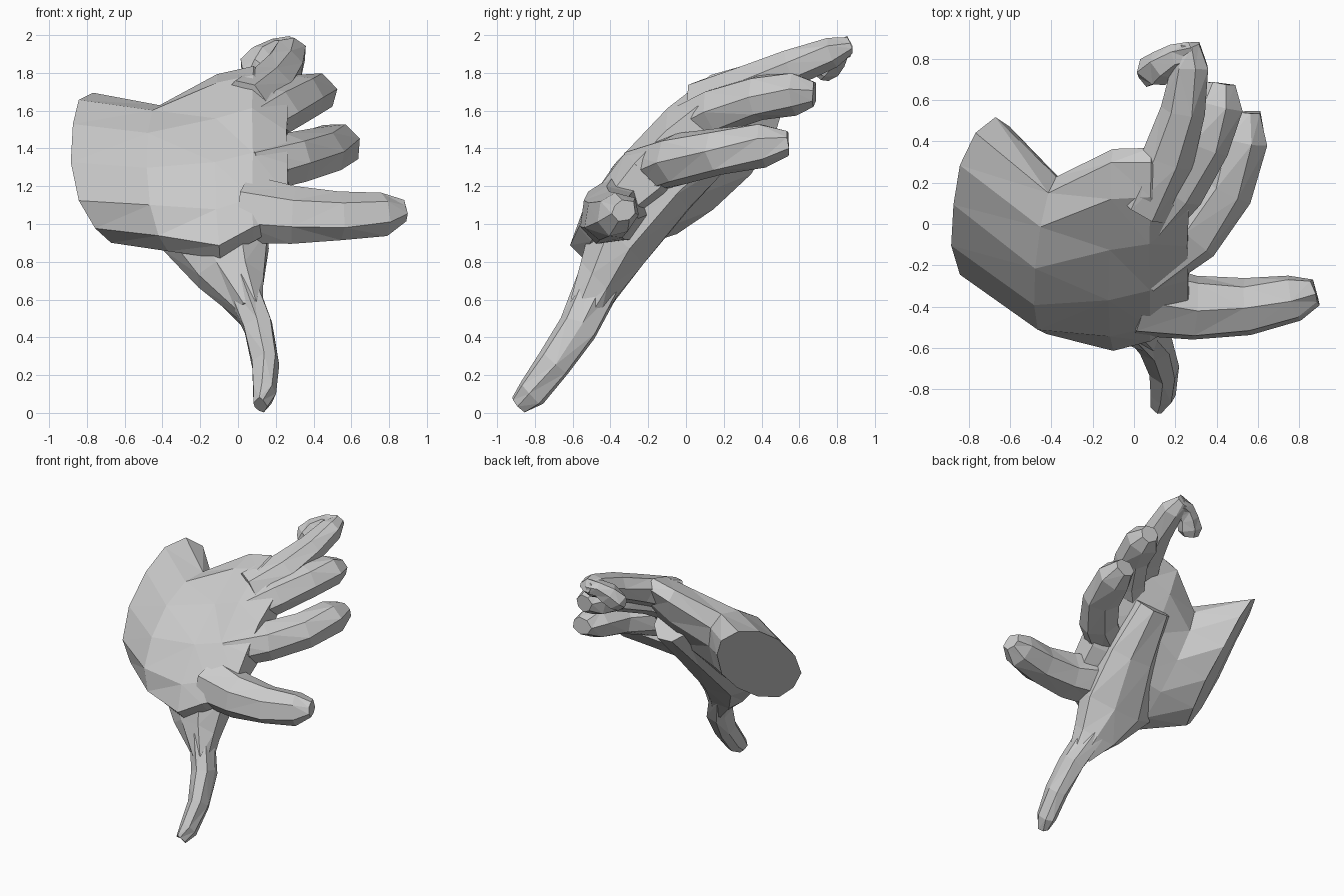
import bpy, bmesh, math, random
from mathutils import Vector as V

if "Cube" in bpy.data.objects:
    bpy.data.objects.remove(bpy.data.objects["Cube"])

random.seed(4)
X = V((1, 0, 0))
BACK = V((0, -1, 1)).normalized()   # outward from the back of the hand
ACROSS = V((0, 1, 1)).normalized()  # from thumb side to little finger side


def loft(name, rings, n, jitter=0.008):
    """Closed faceted skin through elliptical rings (centre, half axis a, half axis b)."""
    bm = bmesh.new()
    loops = []
    for c, a, b in rings:
        loop = []
        for i in range(n):
            t = 2 * math.pi * (i + 0.5) / n
            p = c + (a * math.cos(t) + b * math.sin(t)) * 1.04
            loop.append(bm.verts.new(p + V([random.uniform(-jitter, jitter) for _ in p])))
        loops.append(loop)
    for l0, l1 in zip(loops, loops[1:]):
        for i in range(n):
            j = (i + 1) % n
            bm.faces.new((l0[i], l0[j], l1[j], l1[i]))
    bm.faces.new(loops[0])
    bm.faces.new(loops[-1])
    bmesh.ops.triangulate(bm, faces=[f for f in bm.faces if len(f.verts) == 4])
    bmesh.ops.recalc_face_normals(bm, faces=bm.faces)
    me = bpy.data.meshes.new(name)
    bm.to_mesh(me)
    bm.free()
    ob = bpy.data.objects.new(name, me)
    bpy.context.collection.objects.link(ob)
    return ob


def digit(name, base, mid, tip, r0, r1, flat=0.9, n=7):
    """Bent, tapering tube through three points with a blunt end."""
    base, mid, tip = V(base), V(mid), V(tip)
    ctrl = mid * 2 - (base + tip) / 2
    rings = []
    for t in (0, 0.3, 0.6, 0.87, 1):
        c = base * (1 - t) ** 2 + ctrl * 2 * t * (1 - t) + tip * t * t
        d = ((ctrl - base) * (1 - t) + (tip - ctrl) * t).normalized()
        side = d.cross(BACK).normalized()
        r = (r0 + (r1 - r0) * t) * (0.6 if t == 1 else 1)
        rings.append((c, side * r, side.cross(d) * r * flat))
    return loft(name, rings, n)


# palm and wrist stump, ending in the slanted wrist cut: x, y, z, width, depth, tilt
palm = [(-.72, .12, 1.30, .51, .18, -.16),
        (-.40, -.15, 1.24, .48, .22, -.08),
        (-.10, -.12, 1.31, .64, .19, -.02),
        (.08, -.10, 1.38, .61, .16, 0),
        (.26, -.13, 1.34, .44, .09, 0)]
hand = loft("hand", [(V(p[:3]), ACROSS * p[3], BACK * p[4] + X * p[5]) for p in palm], 12)

# web between palm and thumb: x, y, z, width, depth
web = [(-.01, .18, 1.47, .14, .15),
       (-.05, -.10, 1.20, .22, .18),
       (-.12, -.36, .92, .29, .19),
       (-.04, -.46, .70, .18, .14),
       (.06, -.54, .52, .07, .10)]

parts = [
    loft("thumb_web", [(V(p[:3]), X * p[3], BACK * p[4]) for p in web], 8),
    digit("thumb", (.01, -.46, .68), (.14, -.65, .32), (.115, -.88, .04), .09, .06, 1.3),
    digit("index_finger", (.04, -.37, 1.07), (.46, -.41, 1.04), (.88, -.33, 1.07), .19, .11),
    digit("middle_finger", (.05, -.22, 1.29), (.40, .09, 1.37), (.54, .54, 1.43), .15, .13),
    digit("ring_finger", (.03, -.02, 1.50), (.30, .31, 1.65), (.42, .68, 1.69), .14, .12),
    digit("little_finger", (.04, .08, 1.64), (.22, .48, 1.80), (.27, .87, 1.94), .14, .08),
    # curled end joint of the little finger
    digit("little_finger_tip", (.27, .83, 1.93), (.16, .79, 1.90), (.07, .71, 1.79), .06, .09, n=6),
]

# weld the digits onto the palm
for p in parts:
    m = hand.modifiers.new(p.name, 'BOOLEAN')
    m.operation = 'UNION'
    m.solver = 'EXACT'
    m.object = p
bpy.context.view_layer.update()
dg = bpy.context.evaluated_depsgraph_get()
welded = bpy.data.meshes.new_from_object(hand.evaluated_get(dg))
hand.modifiers.clear()
hand.data = welded
for p in parts:
    bpy.data.objects.remove(p)
